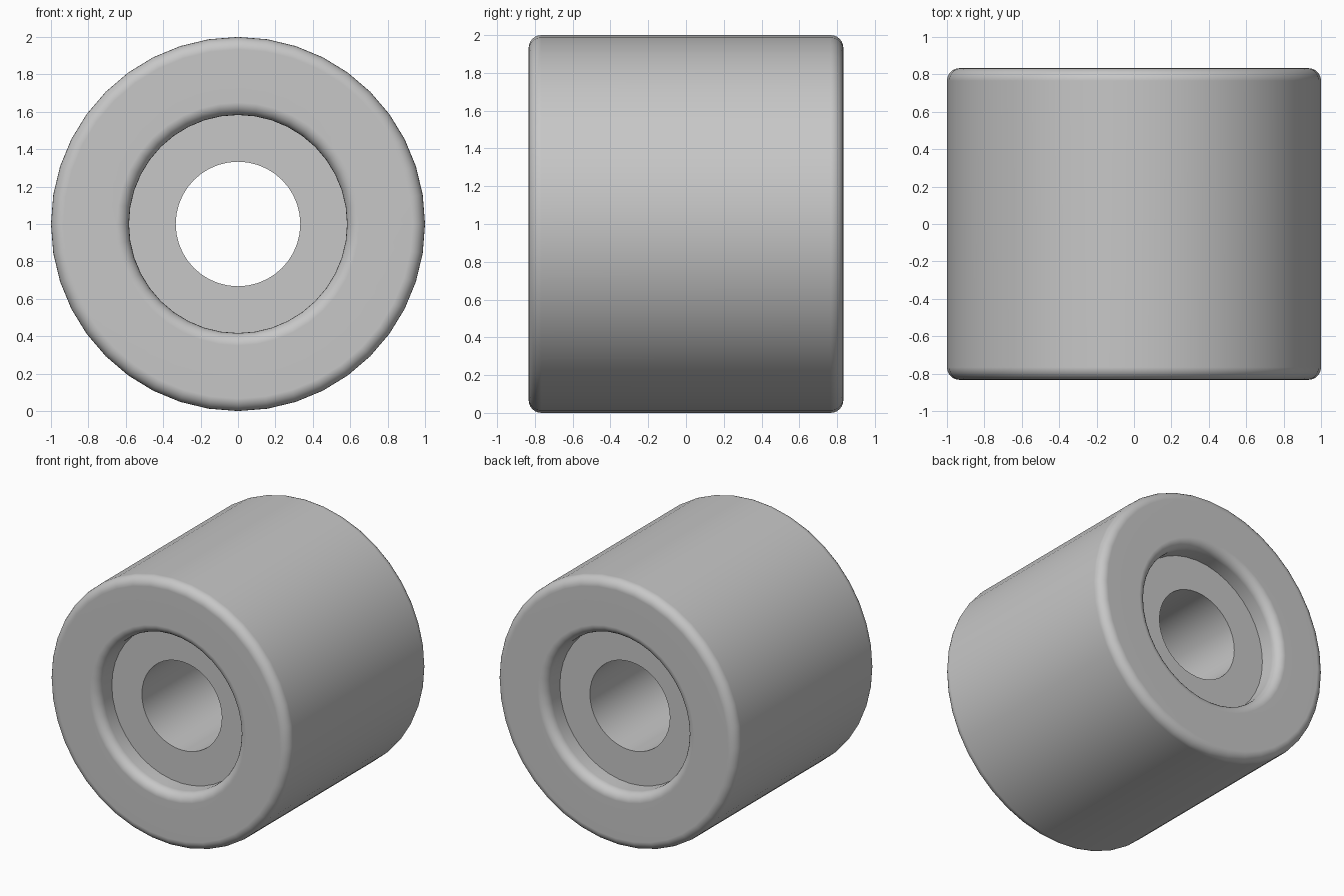
import bpy, bmesh
from math import sin, cos, pi, radians

if "Cube" in bpy.data.objects:
    bpy.data.objects.remove(bpy.data.objects["Cube"], do_unlink=True)

OUTER, COLLAR_BORE, SHAFT_BORE = 1.0, 0.583, 0.333   # radii
HALF, SLEEVE_HALF, FILLET = 0.833, 0.667, 0.067      # lengths along y
SEGMENTS, ARC_STEPS = 40, 6

grey = bpy.data.materials.new("plain grey")
grey.use_nodes = True
colour = (0.57, 0.57, 0.57, 1)
grey.diffuse_color = colour
grey.node_tree.nodes["Principled BSDF"].inputs["Base Color"].default_value = colour


def arc(r, y, start):
    """Quarter-circle fillet points (radius, y) sweeping a right angle down."""
    angles = [start - pi / 2 * i / ARC_STEPS for i in range(ARC_STEPS + 1)]
    return [(r + FILLET * cos(a), y + FILLET * sin(a)) for a in angles]


# Half section: shaft bore, recessed sleeve face, rounded collar
half = [(SHAFT_BORE, SLEEVE_HALF), (COLLAR_BORE, SLEEVE_HALF)]
half += arc(COLLAR_BORE + FILLET, HALF - FILLET, pi)
half += arc(OUTER - FILLET, HALF - FILLET, pi / 2)
profile = half + [(r, -y) for r, y in reversed(half)]

# Revolve the closed section about the horizontal axis
bm = bmesh.new()
verts = [bm.verts.new((r, y, 1)) for r, y in profile]
edges = [bm.edges.new((v, verts[i - 1])) for i, v in enumerate(verts)]
bmesh.ops.spin(bm, geom=verts + edges, cent=(0, 0, 1), axis=(0, 1, 0),
               angle=2 * pi, steps=SEGMENTS)
bmesh.ops.remove_doubles(bm, verts=bm.verts, dist=0.0005)
bmesh.ops.recalc_face_normals(bm, faces=bm.faces)

mesh = bpy.data.meshes.new("roller_bushing")
bm.to_mesh(mesh)
bm.free()
mesh.materials.append(grey)
roller = bpy.data.objects.new("roller_bushing", mesh)
bpy.context.collection.objects.link(roller)

# Smooth curves with crisp sleeve and bore edges
bpy.ops.object.select_all(action="DESELECT")
roller.select_set(True)
bpy.context.view_layer.objects.active = roller
bpy.ops.object.shade_smooth_by_angle(angle=radians(30))
weighted = roller.modifiers.new("flat_end_faces", "WEIGHTED_NORMAL")
weighted.keep_sharp = True
